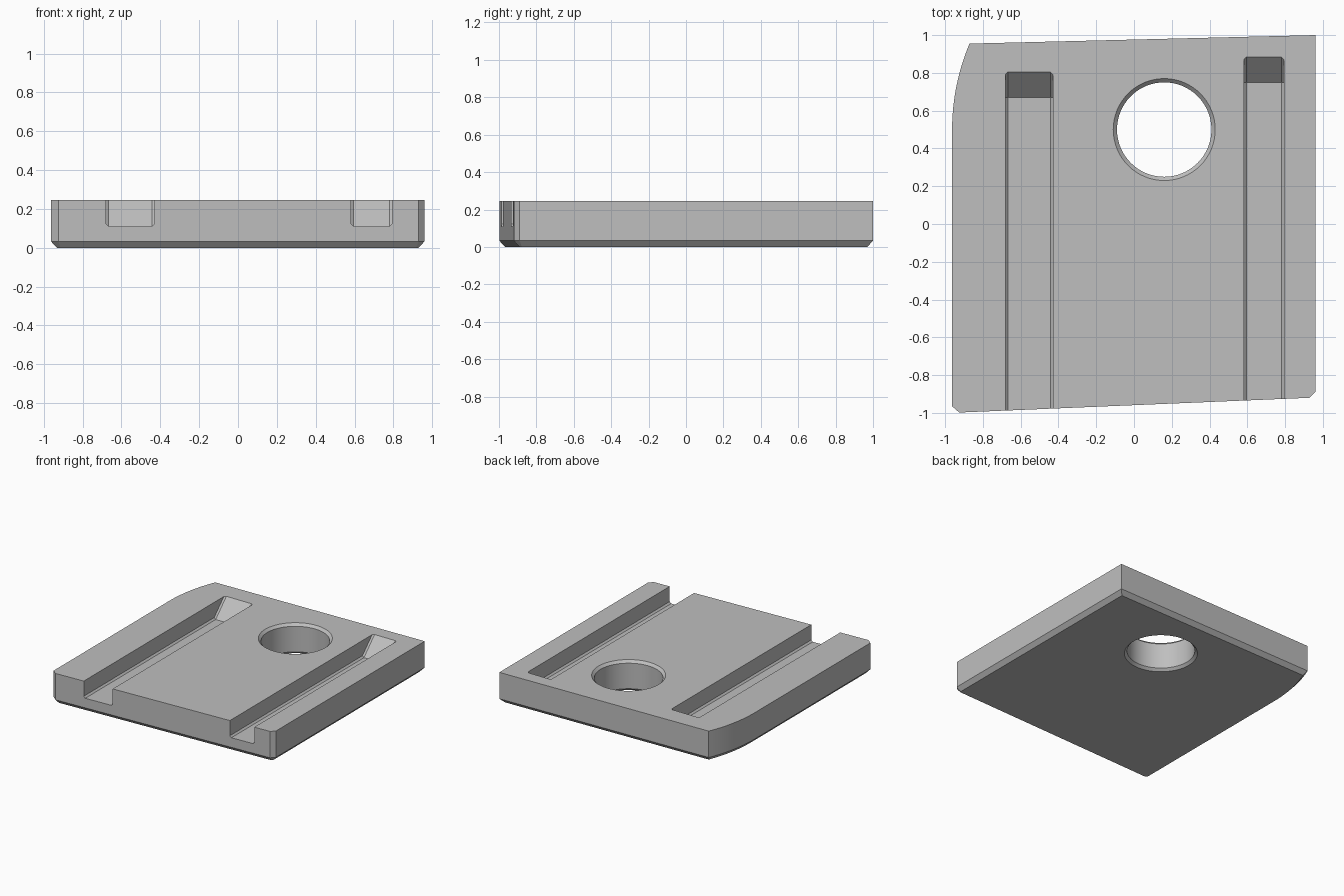
import bpy, bmesh, math
from mathutils import Matrix

cube = bpy.data.objects.get("Cube")
if cube:
    bpy.data.objects.remove(cube, do_unlink=True)

HEIGHT, EDGE = 0.245, 0.033

grey = bpy.data.materials.new("plain grey")
grey.use_nodes = True
colour = (0.52, 0.52, 0.52, 1)
grey.diffuse_color = colour
grey.node_tree.nodes["Principled BSDF"].inputs["Base Color"].default_value = colour


def add_object(name, bm):
    bmesh.ops.recalc_face_normals(bm, faces=bm.faces)
    mesh = bpy.data.meshes.new(name)
    bm.to_mesh(mesh)
    bm.free()
    mesh.materials.append(grey)
    obj = bpy.data.objects.new(name, mesh)
    bpy.context.collection.objects.link(obj)
    return obj


def groove_cutter(name, x0, x1, floor_end):
    """Open-fronted channel with a sloped end and slightly chamfered floor corners."""
    floor, top, c = 0.11, 0.31, 0.013
    rise = top - floor
    bm = bmesh.new()
    for outer, inner in ((x0, x0 + c), (x1, x1 - c)):
        for p in ((inner, -1.1, floor), (inner, floor_end, floor),
                  (outer, -1.1, floor + c), (outer, floor_end, floor + c),
                  (outer, -1.1, top), (outer, floor_end + rise - c, top),
                  (inner, floor_end + rise, top)):
            bm.verts.new(p)
    bmesh.ops.convex_hull(bm, input=bm.verts)
    return add_object(name, bm)


def hole_cutter(name, x, y, radius):
    """Through hole, countersunk at both ends."""
    c, extra = 0.02, 0.01
    profile = [(0, -extra), (radius + c + extra, -extra), (radius, c),
               (radius, HEIGHT - c), (radius + c + extra, HEIGHT + extra),
               (0, HEIGHT + extra)]
    bm = bmesh.new()
    verts = [bm.verts.new((r, 0, z)) for r, z in profile]
    edges = [bm.edges.new(pair) for pair in zip(verts, verts[1:])]
    bmesh.ops.spin(bm, geom=verts + edges, cent=(0, 0, 0), axis=(0, 0, 1),
                   angle=math.tau, steps=64)
    bmesh.ops.remove_doubles(bm, verts=bm.verts, dist=0.0001)
    bmesh.ops.transform(bm, matrix=Matrix.Translation((x, y, 0)), verts=bm.verts)
    return add_object(name, bm)


# Plate outline: slanted ends, clipped front corners, one rounded back corner
outline = [(-0.963, -0.965), (-0.925, -0.998), (0.93, -0.92), (0.96, -0.89),
           (0.96, 1.0)]
R, sweep, steps = 1.17, math.asin(0.455 / 1.17), 12
for i in range(steps + 1):
    a = sweep * (1 - i / steps)
    outline.append((-0.963 + R * (1 - math.cos(a)), 0.5 + R * math.sin(a)))

# Plate body with a chamfer around the underside
bm = bmesh.new()
base = bm.faces.new([bm.verts.new((x, y, EDGE)) for x, y in outline])
walls = bmesh.ops.extrude_face_region(bm, geom=[base])
top_verts = [g for g in walls["geom"] if isinstance(g, bmesh.types.BMVert)]
bmesh.ops.translate(bm, vec=(0, 0, HEIGHT - EDGE), verts=top_verts)
bmesh.ops.recalc_face_normals(bm, faces=bm.faces)
bottom = min(bm.faces, key=lambda f: f.calc_center_median().z)
bmesh.ops.inset_region(bm, faces=[bottom], thickness=0.03, depth=0,
                       use_even_offset=True)
for v in bottom.verts:
    v.co.z = 0
plate = add_object("grooved_plate", bm)

# Cut the two grooves and the hole
cutters = [groove_cutter("right_groove_cutter", -0.68, -0.43, 0.67),
           groove_cutter("left_groove_cutter", 0.582, 0.793, 0.75),
           hole_cutter("hole_cutter", 0.16, 0.5, 0.25)]
for cutter in cutters:
    cutter.hide_render = True
    mod = plate.modifiers.new(cutter.name, "BOOLEAN")
    mod.operation = "DIFFERENCE"
    mod.solver = "EXACT"
    mod.object = cutter

bpy.context.view_layer.update()
cut_mesh = bpy.data.meshes.new_from_object(
    plate.evaluated_get(bpy.context.evaluated_depsgraph_get()))
plate.modifiers.clear()
plate.data = cut_mesh
for cutter in cutters:
    bpy.data.objects.remove(cutter, do_unlink=True)

# Smooth the curved walls, keep the chamfers crisp
bpy.ops.object.select_all(action="DESELECT")
plate.select_set(True)
bpy.context.view_layer.objects.active = plate
bpy.ops.object.shade_smooth_by_angle(angle=math.radians(20))
